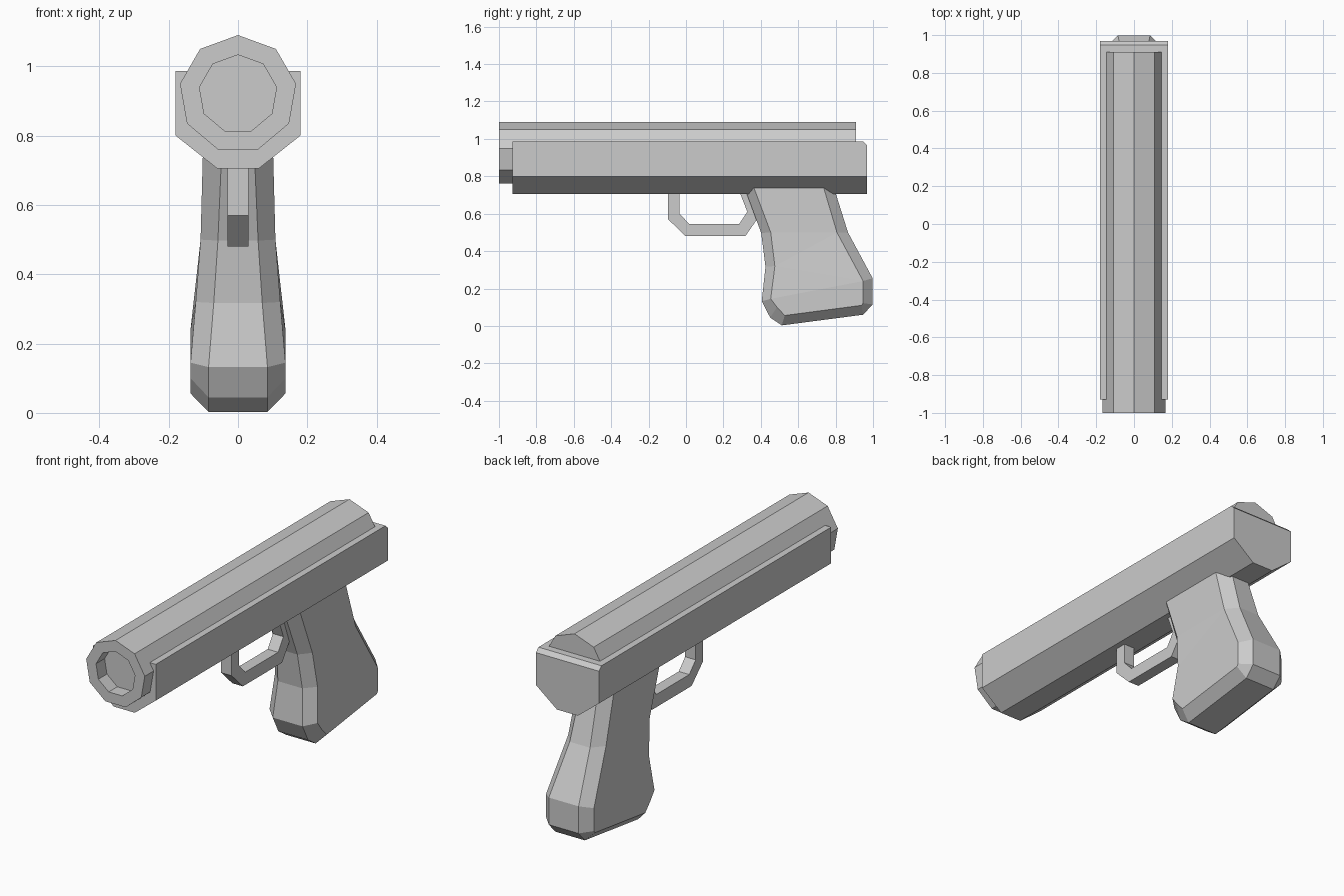
import bpy, bmesh, math

if "Cube" in bpy.data.objects:
    bpy.data.objects.remove(bpy.data.objects["Cube"])


def make(name, verts, faces):
    bm = bmesh.new()
    vs = [bm.verts.new(v) for v in verts]
    for f in faces:
        bm.faces.new([vs[i] for i in f])
    bmesh.ops.recalc_face_normals(bm, faces=bm.faces[:])
    me = bpy.data.meshes.new(name)
    bm.to_mesh(me)
    bm.free()
    ob = bpy.data.objects.new(name, me)
    bpy.context.collection.objects.link(ob)
    return ob


def loft(name, rings):
    """Skin equal-sized rings in order and cap both ends."""
    n = len(rings[0])
    faces = [[r * n + i, r * n + (i + 1) % n, (r + 1) * n + (i + 1) % n, (r + 1) * n + i]
             for r in range(len(rings) - 1) for i in range(n)]
    last = (len(rings) - 1) * n
    faces += [list(range(n)), list(range(last, last + n))]
    return make(name, [v for r in rings for v in r], faces)


# Nine-sided slide with a shallow recessed bore
def nonagon(r, y):
    a = [math.radians(90 + 40 * i) for i in range(9)]
    return [(r * math.cos(t), y, 0.92 + r * math.sin(t)) for t in a]


loft("slide", [nonagon(0.17, 0.91), nonagon(0.17, -1), nonagon(0.113, -1), nonagon(0.113, -0.93)])


# Frame with sloped underside and chamfered rear top edge
def frame_ring(y, top):
    half = [(0.18, top), (0.18, 0.8), (0.06, 0.705)]
    return [(x, y, z) for x, z in half] + [(-x, y, z) for x, z in reversed(half)]


loft("frame", [frame_ring(-0.928, 0.987), frame_ring(0.947, 0.987), frame_ring(0.968, 0.967)])

# Trigger guard: square-section band along a bent path
guard_out = [(-0.095, 0.72), (-0.095, 0.57), (-0.003, 0.48), (0.317, 0.48), (0.38, 0.57), (0.32, 0.72)]
guard_in = [(-0.036, 0.72), (-0.036, 0.602), (0.016, 0.546), (0.285, 0.546), (0.328, 0.61), (0.285, 0.72)]
loft("trigger_guard", [[(-0.03, *o), (0.03, *o), (0.03, *i), (-0.03, *i)]
                       for o, i in zip(guard_out, guard_in)])

# Grip: (half width, y, z) for the outer rim and the inset side panel
rim = [(0.045, 0.29, 0.8), (0.058, 0.402, 0.497), (0.07, 0.425, 0.317), (0.085, 0.405, 0.132),
       (0.085, 0.45, 0.045), (0.085, 0.512, 0.003), (0.085, 0.947, 0.06), (0.085, 0.998, 0.115),
       (0.085, 0.998, 0.255), (0.058, 0.866, 0.5), (0.045, 0.772, 0.8)]
panel = [(0.1, 0.34, 0.8), (0.108, 0.453, 0.5), (0.122, 0.475, 0.32), (0.137, 0.453, 0.145),
         (0.137, 0.487, 0.1), (0.137, 0.528, 0.056), (0.137, 0.938, 0.11), (0.137, 0.947, 0.122),
         (0.137, 0.947, 0.24), (0.108, 0.807, 0.5), (0.1, 0.718, 0.8)]
n = len(rim)
rings = [panel, rim, [(-x, y, z) for x, y, z in rim], [(-x, y, z) for x, y, z in panel]]
verts = [v for r in rings for v in r]
faces = [[r * n + i, r * n + (i + 1) % n, (r + 1) * n + (i + 1) % n, (r + 1) * n + i]
         for r in range(3) for i in range(n)]
side = [[0, 1, 9, 10], [1, 2, 9], [2, 8, 9], [2, 3, 8], [3, 4, 5, 6, 7, 8]]
faces += side + [[i + 3 * n for i in f] for f in side]
make("grip", verts, faces)
